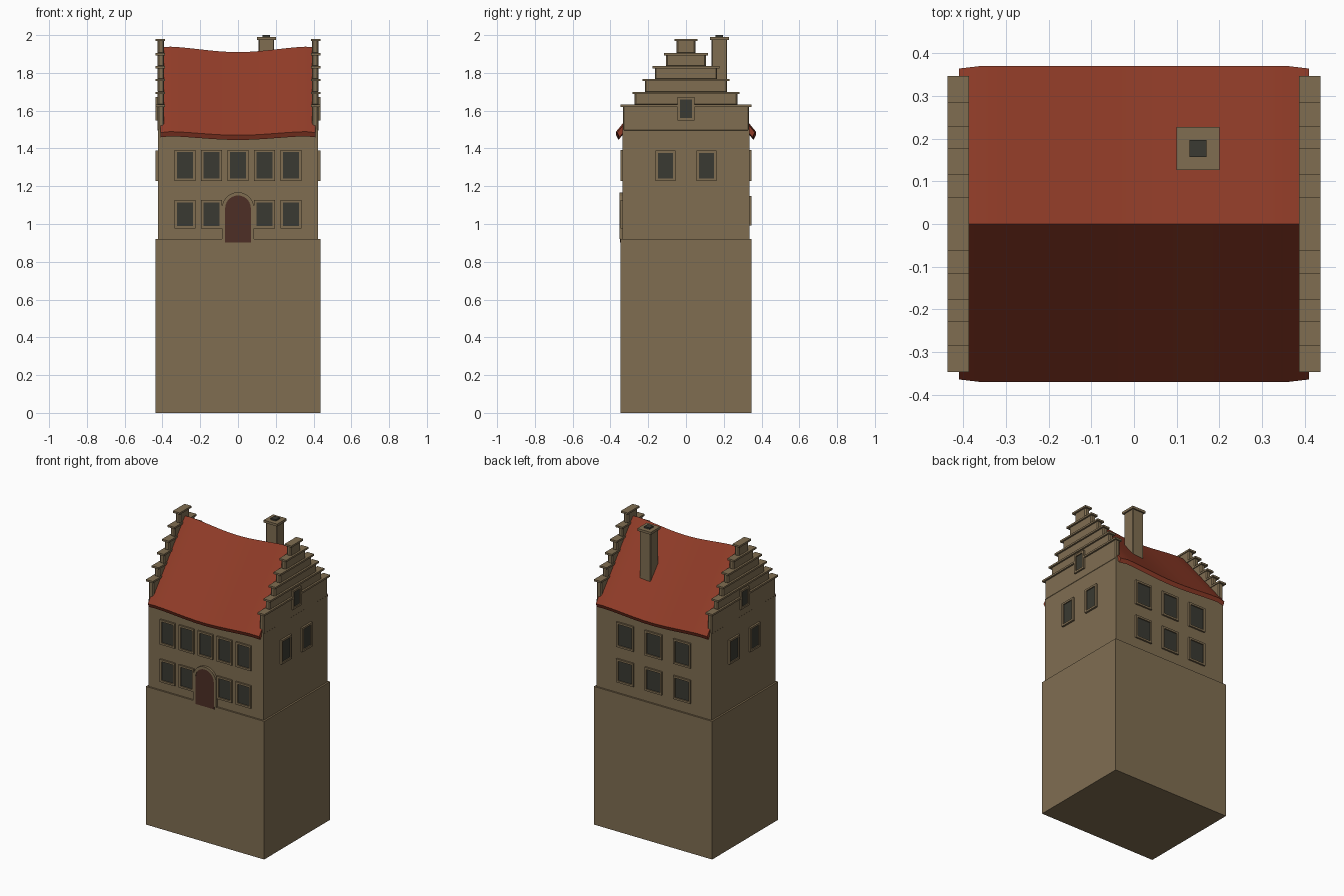
import bpy, bmesh, math
from mathutils import Vector, Matrix

if "Cube" in bpy.data.objects:
    bpy.data.objects.remove(bpy.data.objects["Cube"])

def mat(name, rgb):
    m = bpy.data.materials.new(name)
    m.diffuse_color = (*rgb, 1)
    m.use_nodes = True
    m.node_tree.nodes["Principled BSDF"].inputs["Base Color"].default_value = m.diffuse_color
    return m

STONE = mat("sandstone", (0.215, 0.155, 0.083))
TILE = mat("red roof tile", (0.28, 0.045, 0.021))
GLASS = mat("dark glass", (0.042, 0.042, 0.032))
WOOD = mat("brown door", (0.074, 0.028, 0.019))

def finish(name, bm, m, bevel=0):
    bmesh.ops.recalc_face_normals(bm, faces=bm.faces[:])
    me = bpy.data.meshes.new(name)
    bm.to_mesh(me)
    bm.free()
    ob = bpy.data.objects.new(name, me)
    bpy.context.collection.objects.link(ob)
    me.materials.append(m)
    if bevel:
        b = ob.modifiers.new("bevel", 'BEVEL')
        b.width, b.segments, b.limit_method = bevel, 1, 'ANGLE'
    return ob

def add_box(bm, x0, x1, y0, y1, z0, z1, M=Matrix()):
    c = Vector(((x0 + x1) / 2, (y0 + y1) / 2, (z0 + z1) / 2))
    s = Matrix.Diagonal((x1 - x0, y1 - y0, z1 - z0, 1))
    bmesh.ops.create_cube(bm, size=1, matrix=M @ Matrix.Translation(c) @ s)

def box(name, m, *d, bevel=0):
    bm = bmesh.new()
    add_box(bm, *d)
    return finish(name, bm, m, bevel)

# Plinth and walls
box("base_block", STONE, -0.436, 0.436, -0.347, 0.347, 0, 0.92)
box("house_walls", STONE, -0.424, 0.424, -0.336, 0.336, 0.9, 1.5)

# Sagging roof: a gabled section swept along x
def roof():
    bm = bmesh.new()
    sec = [(-0.37, 1.49), (0, 1.94), (0.37, 1.49), (0.358, 1.465), (0, 1.89), (-0.358, 1.465)]
    n, rings = 16, []
    for i in range(n + 1):
        x = -0.41 + 0.82 * i / n
        sag = math.cos(x / 0.41 * math.pi / 2) ** 2
        end = 0.006 if i in (0, n) else 0
        rings.append([bm.verts.new((x, y - math.copysign(end, y) if y else 0,
                                    z - sag * (0.03 if y == 0 else 0.02) - end)) for y, z in sec])
    for a, b in zip(rings, rings[1:]):
        for j in range(6):
            k = (j + 1) % 6
            bm.faces.new((a[j], a[k], b[k], b[j]))
    for r in (rings[0], rings[-1]):
        bm.faces.new((r[0], r[1], r[4], r[5]))
        bm.faces.new((r[1], r[2], r[3], r[4]))
    ob = finish("roof", bm, TILE)
    bpy.context.view_layer.objects.active = ob
    ob.select_set(True)
    bpy.ops.object.shade_smooth_by_angle(angle=math.radians(30))
    ob.select_set(False)
roof()

# Stepped gables with coping slabs
tiers = [(0.334, 1.632), (0.272, 1.70), (0.218, 1.768), (0.165, 1.836), (0.105, 1.905), (0.05, 1.98)]
for side, s in (("left", -1), ("right", 1)):
    body, cope = bmesh.new(), bmesh.new()
    low = 1.49
    for i, (w, top) in enumerate(tiers):
        xs = sorted((s * 0.391, s * 0.426))
        xc = sorted((s * 0.386, s * 0.437))
        add_box(body, *xs, -w, w, low, top - 0.005)
        e = w + 0.012
        if i == 0:      # lowest coping is interrupted by the attic window
            add_box(cope, *xc, -e, -0.044, top - 0.012, top)
            add_box(cope, *xc, 0.044, e, top - 0.012, top)
        else:
            add_box(cope, *xc, -e, e, top - 0.012, top)
        low = top - 0.005
    finish(side + "_gable", body, STONE, 0.007)
    finish(side + "_gable_coping", cope, STONE)

# Windows: local x along the wall, local -y outward, z up
frames, panes = bmesh.new(), bmesh.new()

def window(M, u, z0, z1, w):
    h, t, d = w / 2, 0.013, 0.011
    for a, b, c, e in ((u - h - t, u - h, z0 - t, z1 + t), (u + h, u + h + t, z0 - t, z1 + t),
                       (u - h, u + h, z1, z1 + t), (u - h, u + h, z0 - t, z0)):
        add_box(frames, a, b, -d, 0.004, c, e, M)
    add_box(panes, u - h, u + h, -0.004, 0.003, z0, z1, M)

def wall(angle, dist):
    return Matrix.Rotation(math.radians(angle), 4, 'Z') @ Matrix.Translation((0, -dist, 0))

front, back = wall(0, 0.336), wall(180, 0.336)
for u in (-0.28, -0.14, 0, 0.14, 0.28):
    window(front, u, 1.24, 1.38, 0.085)
    if u:
        window(front, u, 0.99, 1.115, 0.085)
for u in (-0.21, 0, 0.21):
    window(back, u, 1.24, 1.38, 0.1)
    window(back, u, 1.005, 1.135, 0.1)
for a in (90, -90):
    M = wall(a, 0.426)
    for u in (-0.108, 0.108):
        window(M, u, 1.24, 1.375, 0.08)
    window(M, 0, 1.56, 1.66, 0.064)
finish("window_frames", frames, STONE)
finish("window_panes", panes, GLASS)

# Arched door with a stone surround
def arch(r, z0, zc=1.083, n=14):
    pts = [(r, z0)] + [(r * math.cos(math.pi * i / n), zc + r * math.sin(math.pi * i / n)) for i in range(n + 1)]
    return pts + [(-r, z0)]

def prism(bm, faces, y0, y1):
    for f in faces:
        face = bm.faces.new([bm.verts.new((x, y0, z)) for x, z in f])
        ex = bmesh.ops.extrude_face_region(bm, geom=[face])
        vs = [v for v in ex["geom"] if isinstance(v, bmesh.types.BMVert)]
        bmesh.ops.translate(bm, verts=vs, vec=(0, y1 - y0, 0))

bm = bmesh.new()
prism(bm, [arch(0.068, 0.902)], -0.3485, -0.34)
finish("door", bm, WOOD)
bm = bmesh.new()
o, i = arch(0.085, 0.92), arch(0.068, 0.92)
prism(bm, [(o[k], o[k + 1], i[k + 1], i[k]) for k in range(len(o) - 1)], -0.352, -0.33)
bmesh.ops.remove_doubles(bm, verts=bm.verts[:], dist=0.0001)
finish("door_surround", bm, STONE)

# Chimney on the back slope
box("chimney_stack", STONE, 0.109, 0.191, 0.136, 0.218, 1.58, 1.98, bevel=0.004)
box("chimney_cap", STONE, 0.1, 0.2, 0.127, 0.227, 1.974, 1.99)
box("chimney_flue", GLASS, 0.13, 0.17, 0.157, 0.197, 1.985, 2.0)
